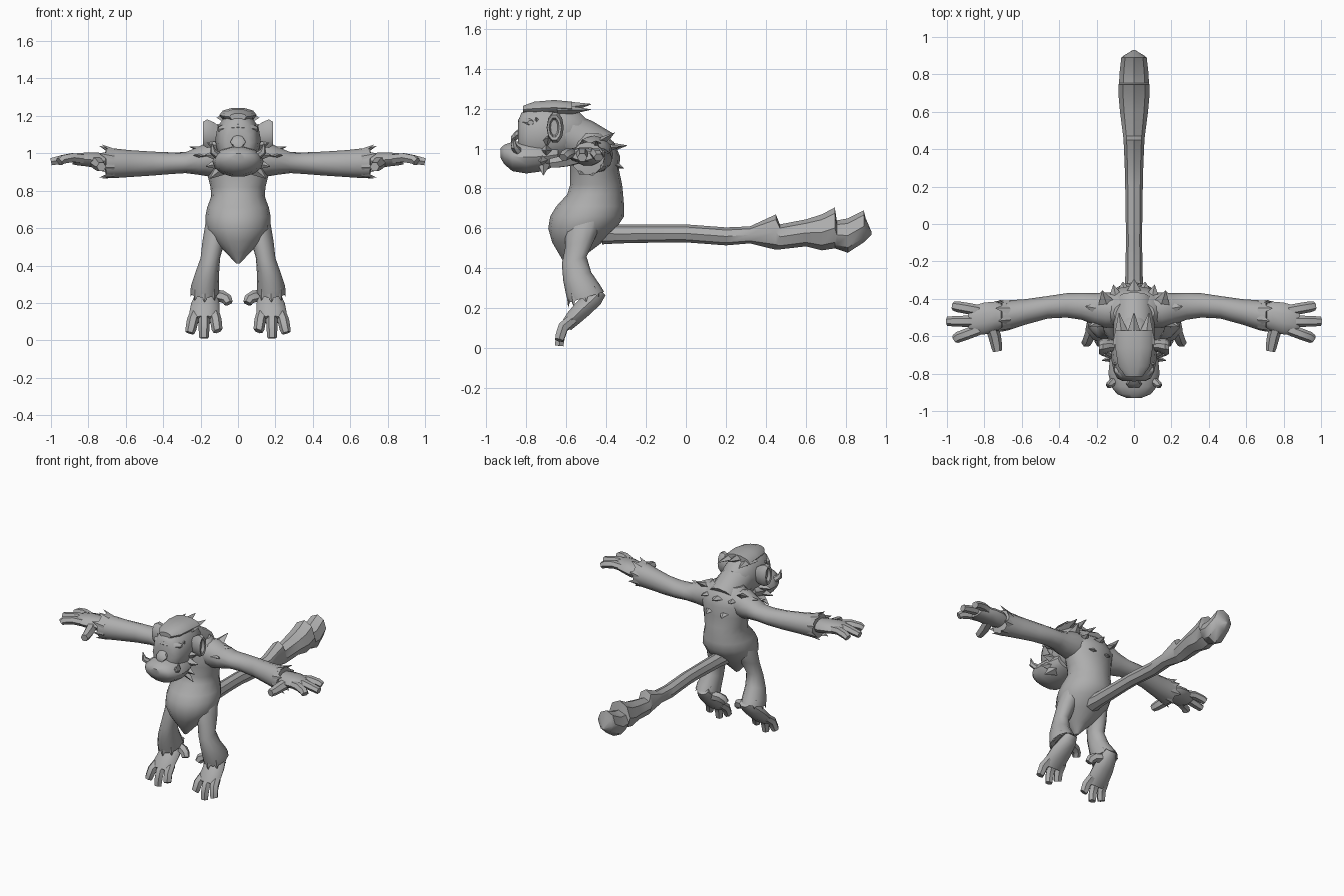
import bpy, bmesh, math
from mathutils import Vector as V

grey = bpy.data.materials.new("plain grey")
grey.diffuse_color = (0.42, 0.42, 0.42, 1)
X, Y, Z = V((1, 0, 0)), V((0, 1, 0)), V((0, 0, 1))


def skin(name, loops, mirror=False, angle=40):
    """Bridge a list of equal point loops into a capped solid."""
    bm = bmesh.new()
    rings = [[bm.verts.new(p) for p in loop] for loop in loops]
    n = len(rings[0])
    for a, b in zip(rings, rings[1:]):
        for i in range(n):
            j = (i + 1) % n
            bm.faces.new((a[i], a[j], b[j], b[i]))
    bm.faces.new(rings[0][::-1])
    bm.faces.new(rings[-1])
    bmesh.ops.recalc_face_normals(bm, faces=bm.faces)
    me = bpy.data.meshes.new(name)
    bm.to_mesh(me)
    bm.free()
    ob = bpy.data.objects.new(name, me)
    bpy.context.collection.objects.link(ob)
    me.materials.append(grey)
    if mirror:
        ob.modifiers.new("mirror", "MIRROR").use_mirror_merge = False
    bpy.ops.object.select_all(action="DESELECT")
    ob.select_set(True)
    bpy.context.view_layer.objects.active = ob
    bpy.ops.object.shade_smooth_by_angle(angle=math.radians(angle))
    return ob


def ellipse(c, u, v, ru, rv, n):
    return [V(c) + u * ru * math.cos(2 * math.pi * i / n) + v * rv * math.sin(2 * math.pi * i / n)
            for i in range(n)]


def loft(name, rings, u, v, n=12, mirror=False):
    """Elliptical rings (x, y, z, ru, rv) in the fixed plane u, v."""
    return skin(name, [ellipse(r[:3], u, v, r[3], r[4], n) for r in rings], mirror)


def tube(name, pts, n=6, flat=1.0, mirror=True, ref=Z):
    """Tapered tube through (x, y, z, radius); flat scales its thickness towards ref."""
    ps = [V(p[:3]) for p in pts]
    loops = []
    for i, p in enumerate(pts):
        t = (ps[min(i + 1, len(ps) - 1)] - ps[max(i - 1, 0)]).normalized()
        u = t.cross(ref).normalized()
        loops.append(ellipse(p[:3], u, u.cross(t), p[3], p[3] * flat, n))
    return skin(name, loops, mirror)


def spike(name, base, tip, r, flat=0.5, mirror=True, ref=Z):
    return tube(name, [(*base, r), (*tip, 0.002)], 4, flat, mirror, ref)


# torso: (z, front y, back y, half width)
profile = [(.41, -.60, -.56, .01), (.47, -.635, -.50, .065), (.53, -.67, -.42, .125),
           (.60, -.69, -.35, .172), (.66, -.68, -.31, .175), (.71, -.65, -.31, .165),
           (.77, -.595, -.315, .143), (.82, -.58, -.32, .147), (.89, -.58, -.335, .165),
           (.96, -.58, -.33, .18), (1.03, -.57, -.36, .16), (1.075, -.54, -.41, .11)]
loft("torso", [(0, (f + b) / 2, z, w, (b - f) / 2) for z, f, b, w in profile], X, Y, 16)
tube("neck", [(0, -.42, .98, .11), (0, -.52, 1.04, .11), (0, -.62, 1.08, .11)], 12, mirror=False)

# mane tips on the upper back and shoulders
spike("back_tuft", (0, -.43, 1.0), (0, -.295, 1.015), .08, mirror=False)
spike("back_side_tuft", (.09, -.43, 1.0), (.11, -.325, 1.01), .06)
spike("lower_back_tuft", (.05, -.40, .94), (.06, -.31, .90), .07)
spike("shoulder_top_tuft", (.14, -.45, 1.02), (.17, -.355, 1.08), .06)
spike("shoulder_outer_tuft", (.15, -.46, 1.01), (.26, -.44, 1.035), .06)
spike("shoulder_front_tuft", (.15, -.50, .98), (.24, -.55, .99), .05)

# head: (y, bottom z, top z, half width)
skull = [(-.50, 1.03, 1.15, .06), (-.54, .98, 1.19, .095), (-.62, .94, 1.225, .115),
         (-.72, .92, 1.225, .122), (-.79, .92, 1.21, .108), (-.825, .94, 1.18, .09),
         (-.84, .97, 1.14, .06)]
loft("head", [(0, y, (a + b) / 2, w, (b - a) / 2) for y, a, b, w in skull], X, Z, 14)
jaw = [(-.64, .92, 1.02, .10), (-.71, .885, 1.035, .128), (-.80, .873, 1.04, .137),
       (-.87, .885, 1.035, .122), (-.91, .92, 1.02, .09), (-.93, .955, 1.0, .04)]
loft("muzzle", [(0, y, (a + b) / 2, w, (b - a) / 2) for y, a, b, w in jaw], X, Z, 14)
loft("brow", [(x, -.815 + abs(x) * .35, 1.14 - abs(x) * .1, r, r * .8) for x, r in
              ((-.105, .015), (-.07, .032), (-.03, .034), (0, .027), (.03, .034), (.07, .032), (.105, .015))],
     Y, Z, 8)
loft("nose", [(0, -.82, 1.09, .025, .02), (0, -.855, 1.06, .042, .026), (0, -.875, 1.045, .028, .016)], X, Z, 8)
tube("tusk", [(.105, -.84, .985, .022), (.135, -.862, 1.01, .018), (.14, -.865, 1.055, .002)], ref=Y)
loft("ear", [(.08, -.65, 1.09, .022, .04), (.13, -.65, 1.10, .036, .07), (.165, -.655, 1.105, .043, .08),
             (.188, -.66, 1.105, .036, .066), (.184, -.66, 1.105, .025, .05), (.165, -.66, 1.105, .018, .04)],
     Y, Z, 10, True)

# swept back hair crest
loft("hair_cap", [(0, -.815, 1.195, .045, .02), (0, -.76, 1.20, .085, .036), (0, -.66, 1.205, .10, .04),
                  (0, -.57, 1.20, .10, .036)], X, Z, 10)
spike("crest_middle", (0, -.64, 1.20), (0, -.475, 1.222), .055, .75, False)
spike("crest_side", (.06, -.64, 1.19), (.08, -.475, 1.195), .055, .6)
for i, (x, z) in enumerate(((0.04, 1.218), (.075, 1.19), (.11, 1.15))):
    spike("forehead_fringe_%d" % i, (x * .6, -.74, z - .04), (x, -.75, z + .005), .035, 1, ref=Y)

# cheek fur
for i, (a, b) in enumerate((((.07, -.70, 1.03), (.165, -.69, 1.055)), ((.08, -.70, .99), (.178, -.70, .99)),
                            ((.08, -.71, .95), (.172, -.73, .93)), ((.07, -.71, .93), (.15, -.715, .865)))):
    spike("cheek_tuft_%d" % i, a, b, .045, .8, ref=Y)

# arms, held straight out
loft("arm", [(.05, -.46, .97, .09, .085), (.15, -.46, .97, .095, .095), (.21, -.455, .96, .085, .075),
             (.28, -.44, .95, .072, .056), (.36, -.435, .947, .065, .058), (.46, -.445, .945, .06, .064),
             (.58, -.47, .945, .068, .072), (.67, -.488, .947, .08, .08), (.705, -.492, .95, .083, .083),
             (.71, -.492, .955, .05, .05)], Y, Z, 12, True)
for i in range(8):
    a = i * math.pi / 4 + .3
    c, s = math.cos(a), math.sin(a)
    spike("wrist_tuft_%d" % i, (.665, -.488 + .066 * c, .947 + .066 * s),
          (.725 + .015 * (i % 2), -.492 + .09 * c, .955 + .095 * s), .038, .4, ref=V((0, c, s)))

# hands
loft("palm", [(.68, -.49, .955, .05, .045), (.74, -.495, .96, .08, .045), (.80, -.505, .967, .085, .04),
              (.86, -.515, .968, .078, .034), (.885, -.515, .965, .06, .025)], Y, Z, 10, True)
for i, (y0, y1, x1) in enumerate(((-.462, -.438, .965), (-.52, -.52, 1.0), (-.565, -.615, .955))):
    tube("finger_%d" % i, [(.83, y0, .97, .029), (.885, y0 * .6 + y1 * .4, .977, .03),
                           (.94, y0 * .2 + y1 * .8, .967, .029), (x1, y1, .955, .025)], 6, .9)
tube("thumb", [(.765, -.54, .955, .034), (.745, -.60, .94, .034), (.735, -.65, .93, .03), (.73, -.68, .928, .025)])

# legs with furry ankles
slope = V((0, 1, .3))
loft("leg", [(.10, -.49, .69, .05, .08), (.11, -.51, .62, .065, .095), (.13, -.53, .53, .06, .075),
             (.148, -.56, .44, .052, .062), (.165, -.545, .36, .064, .07), (.177, -.515, .29, .075, .085),
             (.178, -.50, .255, .076, .09), (.177, -.50, .262, .04, .05)], X, slope, 12, True)
for i in range(8):
    a = i * math.pi / 4
    c, s = math.cos(a), math.sin(a)
    spike("ankle_tuft_%d" % i, (.177 + .06 * c, -.515 + .07 * s, .29 + .02 * s),
          (.178 + .075 * c, -.50 + .09 * s, .235 + .03 * s), .035, .4, ref=V((c, s, 0)))

# feet point down and forward
sole = V((0, -.76, .65))
loft("foot", [(.165, -.425, .285, .04, .03), (.168, -.46, .25, .058, .046), (.175, -.515, .20, .075, .048),
              (.18, -.565, .15, .08, .042), (.18, -.60, .11, .07, .032)], X, sole, 10, True)
for i, (x0, x1, z1) in enumerate(((.128, .108, .05), (.18, .182, .012), (.228, .258, .04))):
    tube("toe_%d" % i, [(x0, -.565, .145, .03), ((x0 + x1) / 2, -.615, .105, .031),
                        (x1 * .8 + x0 * .2, -.63, .06, .029), (x1, -.635, z1, .025)], 6, .95, ref=Y)
tube("big_toe", [(.13, -.475, .24, .032), (.085, -.49, .235, .032), (.06, -.505, .22, .03), (.05, -.515, .198, .024)],
     ref=Y)

# tail: (y, bottom z, top z, half width), serrated fur at the end
tail = [(-.42, .52, .63, .06), (-.34, .525, .62, .048), (-.1, .53, .62, .043), (.0, .53, .62, .044),
        (.2, .515, .605, .047), (.32, .525, .61, .05), (.45, .493, .67, .056), (.47, .495, .62, .058),
        (.60, .51, .645, .075), (.68, .49, .67, .082), (.745, .50, .705, .082), (.755, .497, .64, .08),
        (.81, .478, .65, .077), (.89, .53, .69, .068), (.90, .54, .65, .055), (.93, .57, .58, .006)]
loft("tail", [(0, y, (a + b) / 2, w, (b - a) / 2) for y, a, b, w in tail], X, Z, 8)
